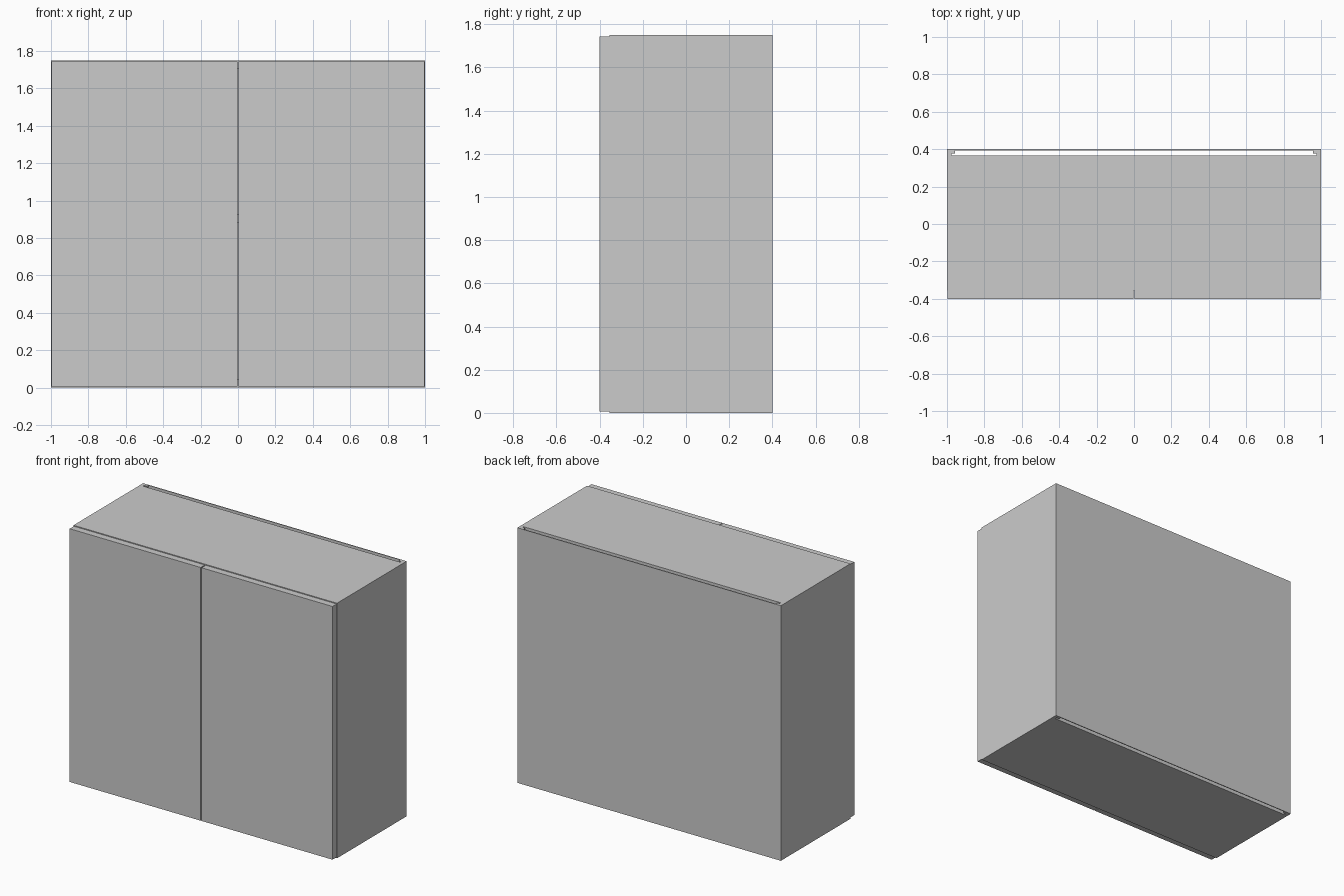
import bpy, bmesh

if "Cube" in bpy.data.objects:
    bpy.data.objects.remove(bpy.data.objects["Cube"])

W, D, H = 1.0, 0.4, 1.75      # half width, half depth, height
T = 0.043                     # board thickness
FRONT = -0.355                # front edge of the carcass
REAR = 0.365                  # rear edge of top, bottom and shelf
BACK = 0.394                  # inner face of the back sheet


def prism(name, profile, z0, z1):
    """Extrude an xy outline from z0 to z1."""
    bm = bmesh.new()
    face = bm.faces.new([bm.verts.new((x, y, z0)) for x, y in profile])
    top = bmesh.ops.extrude_face_region(bm, geom=[face])["geom"]
    verts = [v for v in top if isinstance(v, bmesh.types.BMVert)]
    bmesh.ops.translate(bm, verts=verts, vec=(0, 0, z1 - z0))
    bmesh.ops.recalc_face_normals(bm, faces=bm.faces)
    mesh = bpy.data.meshes.new(name)
    bm.to_mesh(mesh)
    bm.free()
    obj = bpy.data.objects.new(name, mesh)
    bpy.context.collection.objects.link(obj)
    return obj


def board(name, x0, x1, y0, y1, z0, z1):
    return prism(name, [(x0, y0), (x1, y0), (x1, y1), (x0, y1)], z0, z1)


# Side panels with a groove near the rear edge
for label, s in (("left", -1), ("right", 1)):
    inner, groove = W - T, W - 0.024
    outline = [(W, FRONT), (W, BACK), (inner, BACK), (inner, REAR + 0.012),
               (groove, REAR + 0.012), (groove, REAR), (inner, REAR), (inner, FRONT)]
    prism(label + "_side", [(s * x, y) for x, y in outline], 0, H)

# Top, bottom and middle shelf
for name, z in (("bottom_panel", 0), ("shelf", 0.884), ("top_panel", H - T)):
    board(name, -W + T, W - T, FRONT, REAR, z, z + T)

# Thin back sheet
board("back_sheet", -W, W, BACK, D, 0, H)

# Pair of doors with a narrow gap between them
for label, s in (("left", -1), ("right", 1)):
    x0, x1 = sorted((s * 0.003, s * 0.997))
    board(label + "_door", x0, x1, -D, FRONT, 0.007, H - 0.006)
